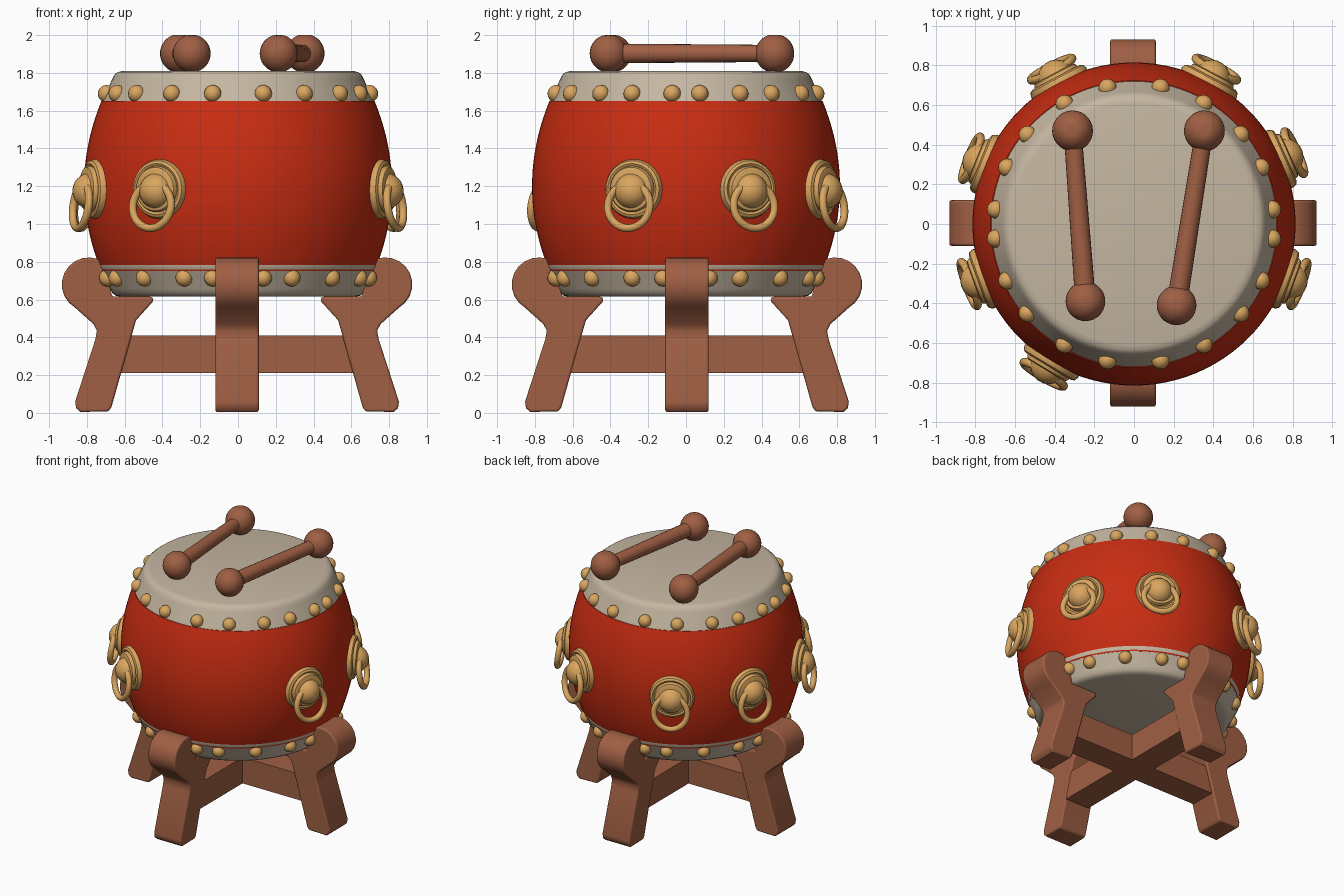
import bpy, bmesh, math
from mathutils import Vector, Matrix

if "Cube" in bpy.data.objects:
    bpy.data.objects.remove(bpy.data.objects["Cube"])


def mat(name, c):
    m = bpy.data.materials.new(name)
    m.diffuse_color = (*c, 1)
    m.use_nodes = True
    m.node_tree.nodes["Principled BSDF"].inputs["Base Color"].default_value = m.diffuse_color
    return m


RED = mat("red lacquer", (0.58, 0.026, 0.006))
SKIN = mat("cream skin", (0.56, 0.47, 0.36))
GOLD = mat("gold brass", (0.70, 0.38, 0.115))
WOOD = mat("brown wood", (0.35, 0.115, 0.057))


def finish(name, bm, m, angle=40):
    bmesh.ops.recalc_face_normals(bm, faces=bm.faces)
    me = bpy.data.meshes.new(name)
    bm.to_mesh(me)
    bm.free()
    ob = bpy.data.objects.new(name, me)
    bpy.context.collection.objects.link(ob)
    me.materials.append(m)
    bpy.ops.object.select_all(action='DESELECT')
    ob.select_set(True)
    bpy.context.view_layer.objects.active = ob
    bpy.ops.object.shade_smooth_by_angle(angle=math.radians(angle))
    return ob


def lathe(bm, prof, M=Matrix(), n=64):
    """Revolve (radius, height) points around local z."""
    rings = []
    for r, z in prof:
        if r == 0:
            rings.append([bm.verts.new(M @ Vector((0, 0, z)))])
        else:
            rings.append([bm.verts.new(M @ Vector((r * math.cos(2 * math.pi * i / n),
                          r * math.sin(2 * math.pi * i / n), z))) for i in range(n)])
    for a, b in zip(rings, rings[1:]):
        for i in range(n):
            j = (i + 1) % n
            q = [a[i % len(a)], a[j % len(a)], b[j % len(b)], b[i % len(b)]]
            bm.faces.new(list(dict.fromkeys(q)))


def torus(bm, R, r, M, n=36, k=10):
    v = [[bm.verts.new(M @ Vector(((R + r * math.cos(b)) * math.cos(a),
          (R + r * math.cos(b)) * math.sin(a), r * math.sin(b))))
          for b in [2 * math.pi * j / k for j in range(k)]]
         for a in [2 * math.pi * i / n for i in range(n)]]
    for i in range(n):
        for j in range(k):
            bm.faces.new((v[i][j], v[(i + 1) % n][j],
                          v[(i + 1) % n][(j + 1) % k], v[i][(j + 1) % k]))


def ball(bm, c, r, u=20, v=12):
    bmesh.ops.create_uvsphere(bm, u_segments=u, v_segments=v, radius=r,
                              matrix=Matrix.Translation(c))


def outward(angle, r, z):
    """Frame on the drum wall: local z points outward, local y points up."""
    a = math.radians(angle)
    o, up = Vector((math.cos(a), math.sin(a), 0)), Vector((0, 0, 1))
    R = Matrix((up.cross(o), up, o)).transposed().to_4x4()
    return Matrix.Translation(o * r + up * z) @ R


# Barrel-shaped body
bm = bmesh.new()
prof = [(0, 0.75)]
for i in range(21):
    z = 0.75 + 0.9 * i / 20
    prof.append((0.815 - 0.45 * abs(z - 1.2) ** 2, z))
prof.append((0, 1.65))
lathe(bm, prof, n=96)
finish("drum_body", bm, RED)

# Top and bottom skins, folded over the rims
skin = [(0, 0), (0.61, 0), (0.637, 0.006), (0.655, 0.02), (0.667, 0.045),
        (0.715, 0.15), (0.727, 0.175), (0.727, 0.19), (0.70, 0.193)]
for name, z0, s in (("top_skin", 1.81, -1), ("bottom_skin", 0.615, 0.93)):
    bm = bmesh.new()
    lathe(bm, [(r + (0.01 if s > 0 and r else 0), z0 + s * z) for r, z in skin], n=96)
    finish(name, bm, SKIN)

# Studs around both skins
for name, z, angs in (("top_studs", 1.69, (6, 24, 40, 60, 79)),
                      ("bottom_studs", 0.715, (10, 24, 45, 66, 79))):
    bm = bmesh.new()
    for a in angs:
        for t in (a, 180 - a, 180 + a, -a):
            t = math.radians(t)
            ball(bm, (0.70 * math.cos(t), 0.70 * math.sin(t), z), 0.046, 16, 10)
    finish(name, bm, GOLD)

# Ring handles: stepped plate, dome and hanging ring
plate = [(0.155, -0.07), (0.158, 0.0), (0.15, 0.02), (0.135, 0.028), (0.122, 0.02),
         (0.122, 0.03), (0.115, 0.045), (0.10, 0.05), (0, 0.05)]
for i, a in enumerate((24, 62, 118, 158, 200, 239, -20)):
    bm = bmesh.new()
    M = outward(a, 0.81, 1.185)
    lathe(bm, plate, M, 36)
    ball(bm, M @ Vector((0, -0.01, 0.022)), 0.095)
    tilt = Matrix.Translation((0, -0.09, 0.075)) @ Matrix.Rotation(math.radians(-8), 4, 'X')
    torus(bm, 0.118, 0.021, M @ tilt)
    finish("ring_handle_%d" % (i + 1), bm, GOLD)

# Four carved legs: side profile extruded, then rounded
head = [(0.785 + 0.143 * math.cos(math.radians(t)), 0.68 + 0.143 * math.sin(math.radians(t)))
        for t in range(110, -61, -17)]
outline = [(0.68, 0.008), (0.665, 0.03), (0.535, 0.49), (0.44, 0.595), (0.45, 0.615),
           (0.66, 0.615), (0.695, 0.75), (0.705, 0.785)] + head + [
           (0.76, 0.47), (0.742, 0.435), (0.75, 0.39), (0.857, 0.06), (0.852, 0.025), (0.83, 0.005)]
T = 0.115
for i, name in enumerate(("right_leg", "back_leg", "left_leg", "front_leg")):
    bm = bmesh.new()
    R = Matrix.Translation((-0.005, 0.005, 0)) @ Matrix.Rotation(math.pi / 2 * i, 4, 'Z')
    a = [bm.verts.new(R @ Vector((x, -T, z))) for x, z in outline]
    b = [bm.verts.new(R @ Vector((x, T, z))) for x, z in outline]
    bm.faces.new(a)
    bm.faces.new(b[::-1])
    for k in range(len(a)):
        j = (k + 1) % len(a)
        bm.faces.new((a[k], a[j], b[j], b[k]))
    ob = finish(name, bm, WOOD)
    mod = ob.modifiers.new("rounded", 'BEVEL')
    mod.width, mod.segments = 0.022, 3
    mod.limit_method, mod.angle_limit = 'ANGLE', math.radians(50)

# Crossed stretchers between the legs
for name, sx, sy in (("stretcher_side", 1.28, 0.2), ("stretcher_front_back", 0.2, 1.28)):
    bm = bmesh.new()
    bmesh.ops.create_cube(bm, size=1, matrix=Matrix.Translation((0.005, 0.005, 0.31))
                          @ Matrix.Diagonal((sx, sy, 0.2, 1)))
    finish(name, bm, WOOD)

# Two drumsticks lying above the top skin
for name, p, q in (("left_drumstick", (-0.31, 0.47), (-0.245, -0.39)),
                   ("right_drumstick", (0.355, 0.47), (0.215, -0.41))):
    bm = bmesh.new()
    p, q = Vector((*p, 1.903)), Vector((*q, 1.903))
    d = q - p
    M = Matrix.Translation(p) @ d.to_track_quat('Z', 'Y').to_matrix().to_4x4()
    lathe(bm, [(0.045, 0), (0.052, d.length)], M, 20)
    ball(bm, p, 0.103, 28, 18)
    ball(bm, q, 0.1, 28, 18)
    for v in bm.verts:
        v.co.z = min(v.co.z, 2.0)
    finish(name, bm, WOOD)
